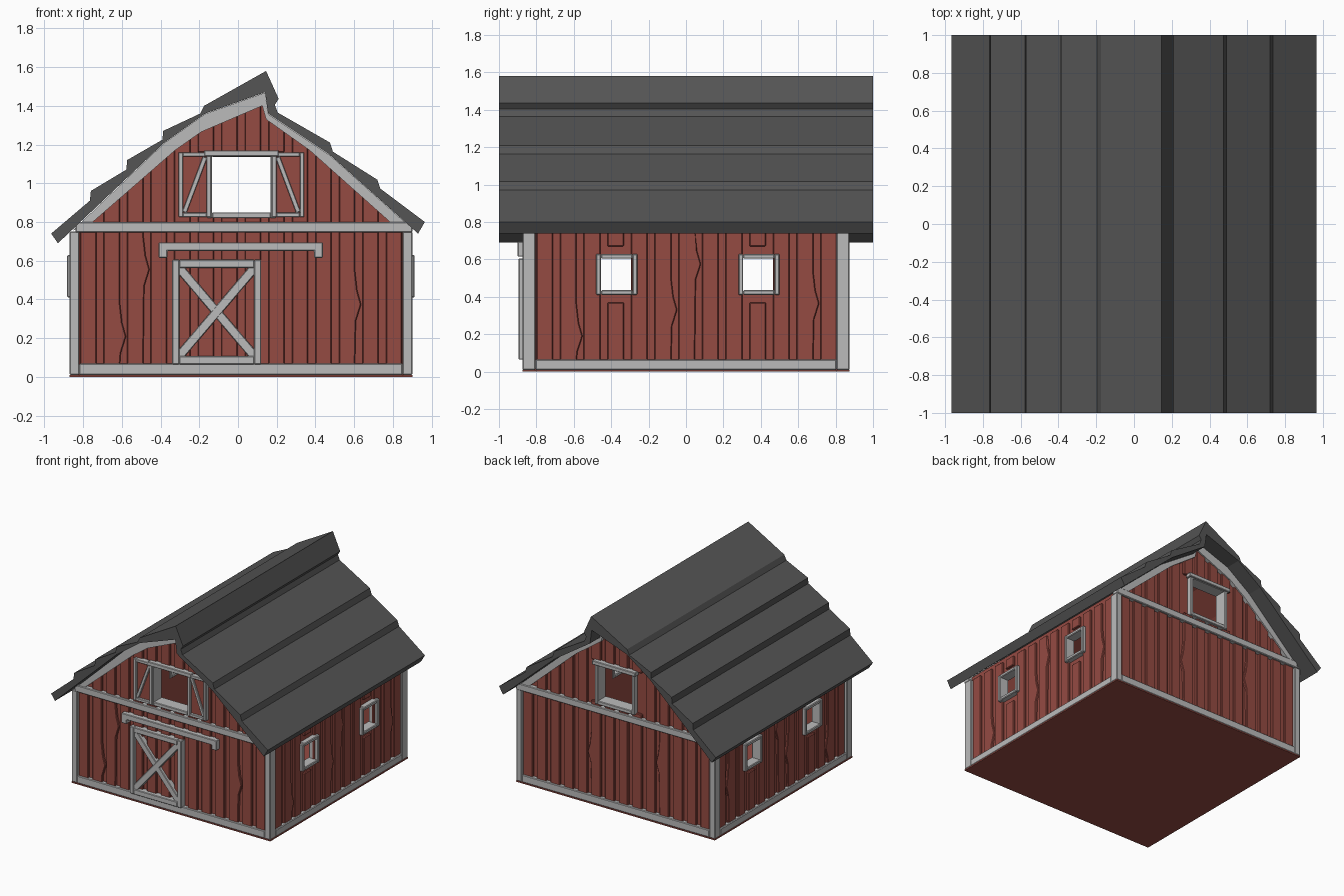
import bpy, bmesh
from mathutils import Vector

if "Cube" in bpy.data.objects:
    bpy.data.objects.remove(bpy.data.objects["Cube"])

def material(name, col):
    m = bpy.data.materials.new(name)
    m.diffuse_color = (*col, 1)
    m.use_nodes = True
    m.node_tree.nodes["Principled BSDF"].inputs["Base Color"].default_value = m.diffuse_color
    return m

RED = material("barn_red", (0.30, 0.07, 0.055))
DARK = material("roof_grey", (0.09, 0.09, 0.09))
TRIM = material("trim_grey", (0.50, 0.50, 0.50))
CX, HX, HY = 0.015, 0.885, 0.875      # body centre and half sizes
XL, XR = CX - HX, CX + HX

def make(name, parts, mat, bevel=0.0):
    """One object from prisms: (outline in (u, z), extrusion axis, from, to)."""
    bm = bmesh.new()
    for pts, axis, a, b in parts:
        at = lambda p, d: (p[0], d, p[1]) if axis == 'y' else (d, p[0], p[1])
        lo = [bm.verts.new(at(p, a)) for p in pts]
        hi = [bm.verts.new(at(p, b)) for p in pts]
        bm.faces.new(lo)
        bm.faces.new(hi[::-1])
        for i in range(len(pts)):
            j = (i + 1) % len(pts)
            bm.faces.new((lo[j], lo[i], hi[i], hi[j]))
    bmesh.ops.recalc_face_normals(bm, faces=bm.faces)
    me = bpy.data.meshes.new(name)
    bm.to_mesh(me)
    bm.free()
    ob = bpy.data.objects.new(name, me)
    bpy.context.collection.objects.link(ob)
    if mat:
        me.materials.append(mat)
    if bevel:
        mod = ob.modifiers.new("bevel", 'BEVEL')
        mod.width, mod.segments, mod.limit_method = bevel, 1, 'ANGLE'
    return ob

def rect(u0, u1, z0, z1):
    return [(u0, z0), (u1, z0), (u1, z1), (u0, z1)]

def bar(p, q, w):
    p, q = Vector(p), Vector(q)
    n = (q - p).orthogonal().normalized() * w / 2
    return [tuple(v) for v in (p + n, q + n, q - n, p - n)]

def frame(u0, u1, z0, z1, w, h=None):
    h = h or w
    return [rect(u0, u0 + w, z0, z1), rect(u1 - w, u1, z0, z1),
            rect(u0 + w, u1 - w, z0, z0 + h), rect(u0 + w, u1 - w, z1 - h, z1)]

def span(polys, axis, a, b):
    return [(p, axis, a, b) for p in polys]

# Roof with stepped shingle courses and an off-centre ridge
under = [(-0.93, 0.69), (-0.38, 1.21), (-0.17, 1.36), (0.14, 1.47),
         (0.155, 1.36), (0.47, 1.15), (0.93, 0.74)]
over = [(-0.965, 0.74), (-0.765, 0.91), (-0.76, 0.96), (-0.577, 1.07), (-0.572, 1.12),
        (-0.39, 1.225), (-0.387, 1.27), (-0.195, 1.36), (-0.175, 1.40), (0.145, 1.58),
        (0.21, 1.436), (0.19, 1.405), (0.205, 1.365), (0.475, 1.21), (0.49, 1.163),
        (0.72, 1.018), (0.735, 0.972), (0.965, 0.80)]
make("roof", [(over + under[::-1], 'y', -1, 1)], DARK)

# Hollow wall shell with window openings cut through
shell = [(-0.84, 0.0), (-0.84, 0.77), (-0.38, 1.20), (-0.17, 1.35), (0.13, 1.455),
         (0.15, 1.35), (0.47, 1.14), (0.87, 0.785), (0.87, 0.0)]
walls = make("walls", [(shell, 'y', -0.845, 0.845)], RED)
inner = [(CX + (x - CX) * 0.96, 0.6 + (z - 0.6) * 0.96) for x, z in shell]
WINDOWS = (-0.37, 0.39)
cuts = [("room", [(inner, 'y', -0.81, 0.81)]),
        ("loft", [(rect(-0.145, 0.18, 0.84, 1.15), 'y', -1, 1)])]
cuts += [("side", [(rect(y - 0.095, y + 0.095, 0.425, 0.615), 'x', -1, 1)]) for y in WINDOWS]
for name, parts in cuts:
    c = make(name + "_cutter", parts, RED)
    c.hide_render = True
    mod = walls.modifiers.new(name, 'BOOLEAN')
    mod.operation, mod.object, mod.solver = 'DIFFERENCE', c, 'EXACT'
    bpy.context.view_layer.objects.active = walls
    bpy.ops.object.modifier_apply(modifier=name)
    bpy.data.objects.remove(c)
make("floor", [(rect(XL, XR, 0, 0.01), 'y', -HY, HY)], RED)

# Planks
gable_in = [(-0.75, 0.80), (-0.325, 1.17), (-0.19, 1.265), (0.125, 1.40),
            (0.145, 1.33), (0.37, 1.17), (0.785, 0.80)]

def gable_top(u):
    for (x0, z0), (x1, z1) in zip(gable_in, gable_in[1:]):
        if x0 <= u <= x1:
            return z0 + (z1 - z0) * (u - x0) / (x1 - x0) + 0.02
    return 0

def plank(a, b, z0, z1, split):
    if not split:
        return rect(a, b, z0, z1)
    t = lambda f: z0 + (z1 - z0) * f     # weathered, kinked edge
    return [(a, z0), (b, z0), (b + 0.005, t(split - 0.12)), (b + 0.032, t(split)),
            (b + 0.012, t(split + 0.1)), (b, t(split + 0.25)), (b, z1), (a, z1)]

def planks(u0, u1, n, z0, z1, split, holes=()):
    out, step = [], (u1 - u0) / n
    for i in range(n):
        a, b = u0 + i * step + 0.02, u0 + (i + 1) * step - 0.018
        hit = [h for h in holes if b > h[0] and a < h[1]]
        if hit:
            out += [rect(a, b, z0, hit[0][2]), rect(a, b, hit[0][3], z1)]
        else:
            out.append(plank(a, b, z0, z1, split.get(i)))
    return out

def gable_planks(u0, u1, n):
    out, step = [], (u1 - u0) / n
    for i in range(n):
        a, b = u0 + i * step + 0.02, u0 + (i + 1) * step - 0.018
        a, b = max(a, -0.745), min(b, 0.78)
        if b - a < 0.02:
            continue
        lows = [(0.78, None)]
        if b > -0.155 and a < 0.19:      # interrupted by the loft opening
            lows = [(1.16, None), (0.78, 0.83)]
        for lo, hi in lows:
            if hi:
                out.append(rect(a, b, lo, hi))
                continue
            us = [b] + [x for x, z in gable_in[::-1] if a < x < b] + [a]
            out.append([(a, lo), (b, lo)] + [(u, gable_top(u)) for u in us])
    return out

low = (-0.835, 0.865, 14)
for name, s, split in (("front", -1, {1: 0.22, 2: 0.7, 11: 0.45}), ("back", 1, {3: 0.6, 8: 0.5})):
    make(name + "_planks", span(planks(*low, 0.05, 0.77, split), 'y', s * 0.835, s * 0.864),
         RED, 0.005)
    make(name + "_gable_planks", span(gable_planks(*low), 'y', s * 0.835, s * 0.864), RED, 0.005)
holes = [(y - 0.05, y + 0.05, 0.37, 0.67) for y in WINDOWS]
for name, x0, x1 in (("left", -0.835, XL + 0.013), ("right", 0.865, XR - 0.013)):
    p = planks(-0.82, 0.825, 13, 0.05, 0.75, {1: 0.2, 5: 0.4, 6: 0.75, 11: 0.45}, holes)
    make(name + "_planks", span(p, 'x', x0, x1), RED, 0.005)

# Corner posts, base beams, cross beams and gable trim
gable_out = [(-0.855, 0.755), (-0.38, 1.208), (-0.17, 1.358), (0.14, 1.468),
             (0.155, 1.358), (0.47, 1.148), (0.885, 0.778)]
posts, base, beams, gables = [], [], [], []
for s in (-1, 1):
    ya, yb = s * 0.825, s * HY
    posts += [(rect(XL, XL + 0.05, 0.01, 0.75), 'y', s * 0.805, yb),
              (rect(XR - 0.05, XR, 0.01, 0.75), 'y', s * 0.805, yb)]
    base += [(rect(XL + 0.05, XR - 0.05, 0.01, 0.07), 'y', ya, yb),
             (rect(-0.805, 0.805, 0.01, 0.065), 'x', CX + s * (HX - 0.05), CX + s * HX)]
    beams.append((rect(XL + 0.03, XR, 0.745, 0.80), 'y', ya, s * 0.88))
    gables.append((gable_out + gable_in[::-1], 'y', ya, yb))
make("corner_posts", posts, TRIM, 0.005)
make("base_beams", base, TRIM, 0.005)
make("cross_beams", beams, TRIM, 0.005)
make("gable_trim", gables, TRIM)

# Side windows
for name, x0, x1 in (("left", -0.80, XL - 0.012), ("right", 0.83, XR + 0.012)):
    for i, y in enumerate(WINDOWS):
        make(f"{name}_window_{i}", span(frame(y - 0.11, y + 0.11, 0.41, 0.63, 0.026), 'x', x0, x1),
             TRIM, 0.005)

# Loft openings, front and back, with a projecting lintel
for name, s in (("front", -1), ("back", 1)):
    make(name + "_loft_frame",
         span(frame(-0.16, 0.195, 0.82, 1.165, 0.026, 0.03), 'y', s * 0.78, s * 0.885)
         + [(rect(-0.175, 0.21, 1.138, 1.17), 'y', s * 0.85, s * 0.898)], TRIM, 0.004)

# Loft shutters
for name, u0, u1, d in (("left", -0.307, -0.14, 1), ("right", 0.175, 0.342, -1)):
    a, b = (u0 + 0.03, u1 - 0.03)[::d]
    make(name + "_shutter_panel", [(rect(u0 + 0.01, u1 - 0.01, 0.83, 1.15), 'y', -0.85, -0.875)], RED)
    make(name + "_shutter_frame", span(frame(u0, u1, 0.825, 1.16, 0.023), 'y', -0.85, -0.895)
         + [(bar((a, 0.85), (b, 1.135), 0.024), 'y', -0.85, -0.889)], TRIM, 0.003)

# Sliding door with cross brace, and its rail
make("door_frame", span(frame(-0.34, 0.12, 0.065, 0.605, 0.037, 0.042), 'y', -0.84, -0.895)
     + [(bar((-0.31, 0.10), (0.09, 0.57), 0.047), 'y', -0.84, -0.888),
        (bar((-0.31, 0.57), (0.09, 0.10), 0.047), 'y', -0.84, -0.887)], TRIM, 0.004)
rail = [(-0.41, 0.615), (-0.365, 0.615), (-0.365, 0.65), (0.393, 0.65),
        (0.393, 0.615), (0.438, 0.615), (0.438, 0.695), (-0.41, 0.695)]
make("door_rail", [(rail, 'y', -0.85, -0.90)], TRIM, 0.004)
